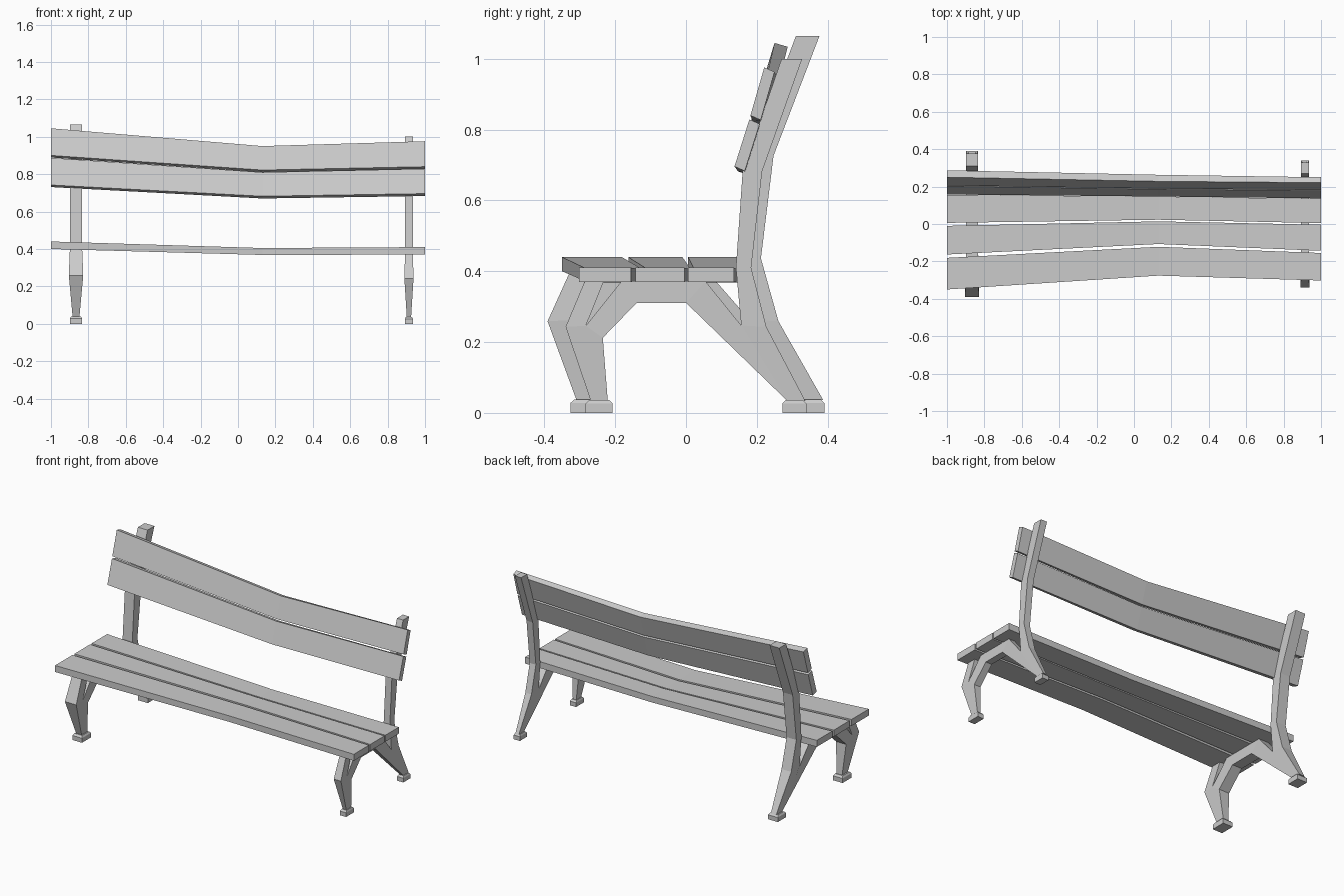
import bpy, bmesh

if "Cube" in bpy.data.objects:
    bpy.data.objects.remove(bpy.data.objects["Cube"])

def make_object(name, verts, faces):
    me = bpy.data.meshes.new(name)
    me.from_pydata(verts, [], faces)
    bm = bmesh.new()
    bm.from_mesh(me)
    bmesh.ops.recalc_face_normals(bm, faces=bm.faces)
    bm.to_mesh(me)
    bm.free()
    ob = bpy.data.objects.new(name, me)
    bpy.context.collection.objects.link(ob)
    return ob

def loft(name, sections):
    """Skin a row of four-cornered sections and cap both ends."""
    verts = [v for s in sections for v in s]
    faces = [(0, 1, 2, 3), tuple(range(len(verts) - 4, len(verts)))]
    for s in range(0, len(verts) - 4, 4):
        for i in range(4):
            j = (i + 1) % 4
            faces.append((s + i, s + j, s + 4 + j, s + 4 + i))
    return make_object(name, verts, faces)

# Planks bend once along their length, at these x stations
STATIONS = (-1.0, 0.13, 1.0)

# Seat planks: bottom and top height per station, then front/back y per plank
seat_z = ((0.40, 0.44), (0.368, 0.405), (0.37, 0.41))
seat_planks = {
    "seat_plank_front": ((-0.35, -0.181), (-0.276, -0.122), (-0.302, -0.155)),
    "seat_plank_middle": ((-0.163, -0.01), (-0.107, 0.014), (-0.143, -0.004)),
    "seat_plank_rear": ((0.006, 0.156), (0.023, 0.147), (0.005, 0.135)),
}
for name, spans in seat_planks.items():
    loft(name, [[(x, a, z0), (x, b, z0), (x, b, z1), (x, a, z1)]
                for x, (a, b), (z0, z1) in zip(STATIONS, spans, seat_z)])

# Backrest planks: bottom-front and top-front (y, z) per station
thickness = ((0.037, -0.011), (0.035, -0.012), (0.029, -0.013))
back_planks = {
    "back_plank_upper": ((0.206, 0.90, 0.25, 1.045), (0.189, 0.822, 0.228, 0.95),
                         (0.182, 0.84, 0.221, 0.976)),
    "back_plank_lower": ((0.158, 0.742, 0.203, 0.887), (0.147, 0.682, 0.186, 0.81),
                         (0.137, 0.696, 0.179, 0.829)),
}
for name, spans in back_planks.items():
    loft(name, [[(x, y0, z0), (x, y0 + dy, z0 + dz), (x, y1 + dy, z1 + dz), (x, y1, z1)]
                for x, (y0, z0, y1, z1), (dy, dz) in zip(STATIONS, spans, thickness)])

# Side frame outline: y, z and relative width (feet ends taper, knee is widest)
OUTLINE = [
    (-0.269, 0.034, 0.55), (-0.34, 0.243, 1.17), (-0.286, 0.372, 1), (-0.232, 0.372, 1),
    (-0.283, 0.246, 1.15), (-0.182, 0.372, 1), (0.055, 0.372, 1), (0.156, 0.247, 1),
    (0.141, 0.41, 1), (0.16, 0.682, 1), (0.27, 1.0, 1), (0.328, 1.0, 1),
    (0.215, 0.682, 1), (0.184, 0.41, 1), (0.227, 0.243, 1), (0.337, 0.034, 0.55),
    (0.286, 0.034, 0.55), (0.0, 0.311, 1), (-0.139, 0.311, 1), (-0.235, 0.212, 1.05),
    (-0.221, 0.034, 0.55),
]
SIDE_FACES = [(0, 1, 4, 19, 20), (1, 2, 3, 4), (4, 5, 18, 19), (5, 6, 17, 18),
              (6, 7, 16, 17), (7, 14, 15, 16), (7, 8, 13, 14), (8, 9, 12, 13),
              (9, 10, 11, 12)]

def frame(side, x, half, sy, sz):
    n = len(OUTLINE)
    verts = [(x + s * half * w, y * sy, z * sz) for s in (-1, 1) for y, z, w in OUTLINE]
    faces = SIDE_FACES + [tuple(i + n for i in f) for f in SIDE_FACES]
    faces += [(i, (i + 1) % n, (i + 1) % n + n, i + n) for i in range(n)]
    make_object(side + "_frame", verts, faces)
    # Feet with a bevelled upper rim
    for part, a, b in (("front", -0.284, -0.207), ("rear", 0.272, 0.34)):
        rings = []
        for z, inset in ((0, 0), (0.026, 0), (0.036, 0.2)):
            i, h = inset * 0.05, half * (1 - inset)
            y0, y1 = (a + i) * sy, (b - i) * sy
            rings.append([(x - h, y0, z * sz), (x + h, y0, z * sz),
                          (x + h, y1, z * sz), (x - h, y1, z * sz)])
        loft(f"{side}_{part}_foot", rings)

# The left frame is a larger version of the right one
frame("right", 0.914, 0.021, 1.0, 1.0)
frame("left", -0.866, 0.033, 1.15, 1.065)
